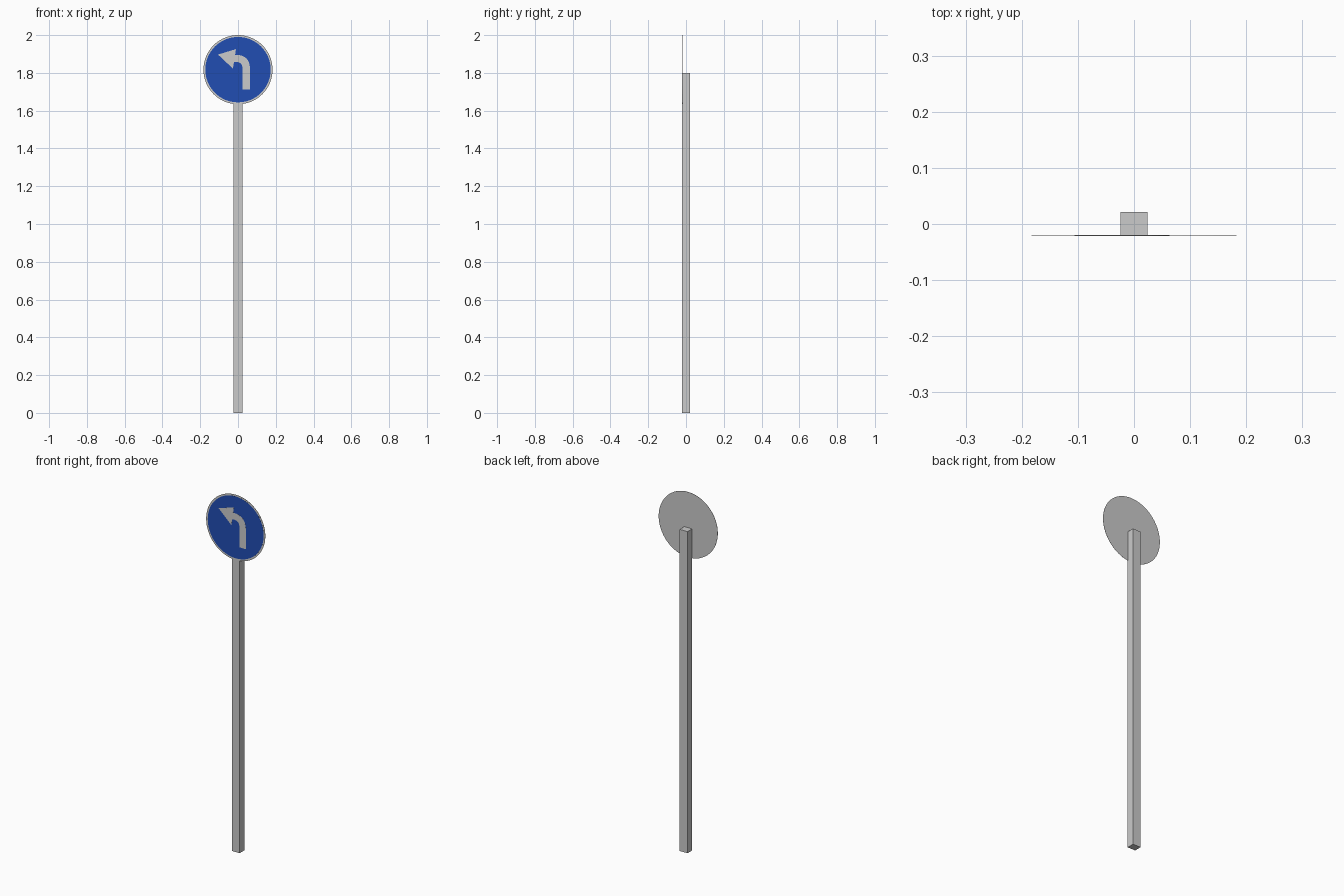
import bpy, bmesh, math
from mathutils import Vector
from mathutils.geometry import interpolate_bezier

if "Cube" in bpy.data.objects:
    bpy.data.objects.remove(bpy.data.objects["Cube"])

CENTRE_Z = 1.817
RADIUS = 0.183


def material(name, color):
    mat = bpy.data.materials.new(name)
    mat.diffuse_color = color
    mat.use_nodes = True
    mat.node_tree.nodes["Principled BSDF"].inputs["Base Color"].default_value = mat.diffuse_color
    return mat


def plate(name, outline, y_front, y_back, mat=None):
    """Flat plate facing -y, extruded from an (x, z) outline."""
    bm = bmesh.new()
    face = bm.faces.new([bm.verts.new((x, y_front, z)) for x, z in outline])
    ext = bmesh.ops.extrude_face_region(bm, geom=[face], use_keep_orig=True)
    verts = [g for g in ext["geom"] if isinstance(g, bmesh.types.BMVert)]
    bmesh.ops.translate(bm, verts=verts, vec=(0, y_back - y_front, 0))
    bmesh.ops.recalc_face_normals(bm, faces=bm.faces)
    mesh = bpy.data.meshes.new(name)
    bm.to_mesh(mesh)
    bm.free()
    obj = bpy.data.objects.new(name, mesh)
    bpy.context.collection.objects.link(obj)
    if mat:
        mesh.materials.append(mat)
    return obj


def circle(radius, sides=64):
    return [(radius * math.cos(2 * math.pi * i / sides),
             CENTRE_Z + radius * math.sin(2 * math.pi * i / sides))
            for i in range(sides)]


def bend(a, ha, hb, b, steps=9):
    pts = interpolate_bezier(*[Vector((*p, 0)) for p in (a, ha, hb, b)], steps)
    return [(p.x, p.y) for p in pts]


# Square post
bpy.ops.mesh.primitive_cube_add(size=1, location=(0, 0.0005, 0.9))
post = bpy.context.object
post.name = "post"
post.scale = (0.048, 0.041, 1.8)
bpy.ops.object.transform_apply(location=True, scale=True)

# Thin round sign plate; its grey edge shows as the rim
plate("sign_plate", circle(RADIUS), -0.0202, -0.0194)

# Blue face
blue = material("sign_blue", (0.015, 0.075, 0.45, 1))
plate("sign_face", circle(0.173), -0.0206, -0.0202, blue)

# Left-turn arrow: stem, outer bend, head, inner bend
arrow = [(0.024, 1.712), (0.063, 1.712)]
arrow += bend((0.063, 1.826), (0.063, 1.872), (0.035, 1.897), (-0.015, 1.896))
arrow += [(-0.011, 1.926), (-0.106, 1.897), (-0.027, 1.823)]
arrow += bend((-0.021, 1.857), (0.008, 1.862), (0.024, 1.850), (0.024, 1.822))
plate("turn_arrow", arrow, -0.0210, -0.0206)
